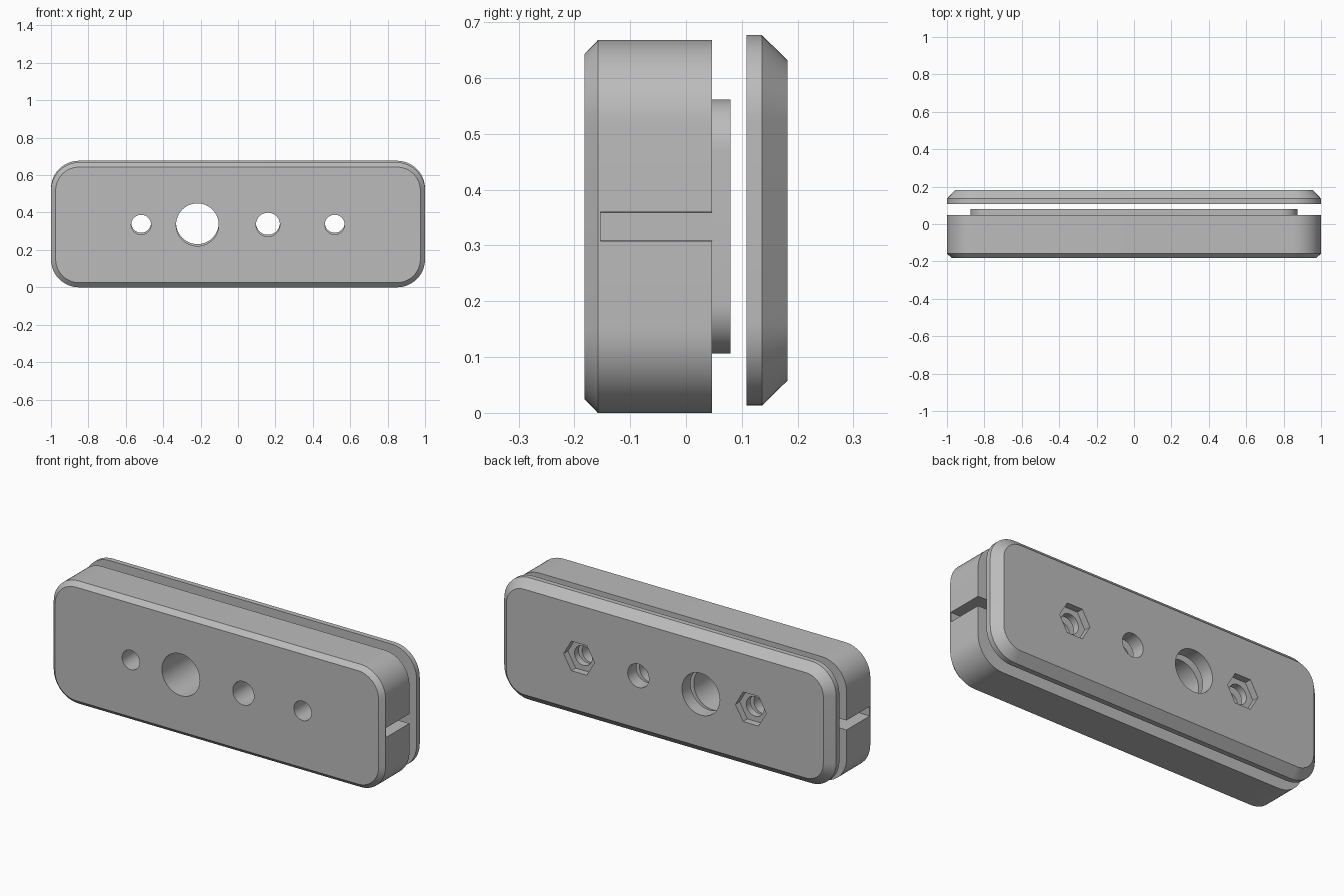
import bpy, bmesh, math

cube = bpy.data.objects.get("Cube")
if cube:
    bpy.data.objects.remove(cube, do_unlink=True)

grey = bpy.data.materials.new("plain grey")
grey.use_nodes = True
colour = (0.5, 0.5, 0.5, 1)
grey.diffuse_color = colour
grey.node_tree.nodes["Principled BSDF"].inputs["Base Color"].default_value = colour

BODY_Z, LID_Z = 0.334, 0.345


def outline(hx, hz, r, steps=12):
    """Rounded rectangle around the origin, as (x, z) points."""
    pts = []
    for k, (sx, sz) in enumerate([(1, 1), (-1, 1), (-1, -1), (1, -1)]):
        for i in range(steps + 1):
            a = (k + i / steps) * math.pi / 2
            pts.append((sx * (hx - r) + r * math.cos(a), sz * (hz - r) + r * math.sin(a)))
    return pts


def circle(r, sides=48):
    return [(r * math.cos(2 * math.pi * i / sides), r * math.sin(2 * math.pi * i / sides))
            for i in range(sides)]


def loft(name, layers, x=0, z=0):
    """Join matching outlines along y and cap both ends."""
    bm = bmesh.new()
    rings = [[bm.verts.new((x + px, y, z + pz)) for px, pz in pts] for y, pts in layers]
    n = len(rings[0])
    for a, b in zip(rings, rings[1:]):
        for i in range(n):
            j = (i + 1) % n
            bm.faces.new((a[i], a[j], b[j], b[i]))
    bm.faces.new(rings[0])
    bm.faces.new(rings[-1])
    bmesh.ops.recalc_face_normals(bm, faces=bm.faces)
    mesh = bpy.data.meshes.new(name)
    bm.to_mesh(mesh)
    bm.free()
    mesh.materials.append(grey)
    ob = bpy.data.objects.new(name, mesh)
    bpy.context.collection.objects.link(ob)
    return ob


def finish(ob, cutters):
    """Cut the openings, then smooth the curved walls."""
    bpy.ops.object.select_all(action='DESELECT')
    bpy.context.view_layer.objects.active = ob
    ob.select_set(True)
    for c in cutters:
        c.hide_render = True
        mod = ob.modifiers.new("cut", 'BOOLEAN')
        mod.operation = 'DIFFERENCE'
        mod.solver = 'EXACT'
        mod.object = c
        bpy.ops.object.modifier_apply(modifier=mod.name)
        bpy.data.objects.remove(c, do_unlink=True)
    bpy.ops.object.shade_smooth_by_angle(angle=math.radians(30))


HOLES = [(-0.518, 0.053), (-0.217, 0.114), (0.16, 0.064), (0.517, 0.053)]


def hole_cutters(z):
    return [loft("hole_cutter", [(-0.4, circle(r)), (0.4, circle(r))], x, z) for x, r in HOLES]


# Housing: chamfered front block with a stepped raised boss behind
front = outline(0.975, 0.309, 0.125)
side = outline(1, 0.334, 0.15)
boss = outline(0.875, 0.228, 0.09)
body = loft("housing", [(-0.182, front), (-0.158, side), (0.047, side),
                        (0.047, boss), (0.08, boss)], 0, BODY_Z)

# Cable slots in both ends, open at the back
slot = outline(0.125, 0.026, 0.001, 1)
slots = [loft("slot_cutter", [(-0.153, slot), (0.047, slot)], s, BODY_Z) for s in (-1, 1)]
finish(body, hole_cutters(BODY_Z + 0.001) + slots)

# Cover plate: chamfered back edge and hexagonal nut pockets
rim = outline(1, 0.332, 0.15)
back = outline(0.955, 0.287, 0.105)
lid = loft("cover_plate", [(0.108, rim), (0.136, rim), (0.182, back)], 0, LID_Z)
hexagon = circle(0.093, 6)
pockets = [loft("nut_cutter", [(0.145, hexagon), (0.3, hexagon)], HOLES[i][0], LID_Z)
           for i in (0, 3)]
finish(lid, hole_cutters(LID_Z) + pockets)
